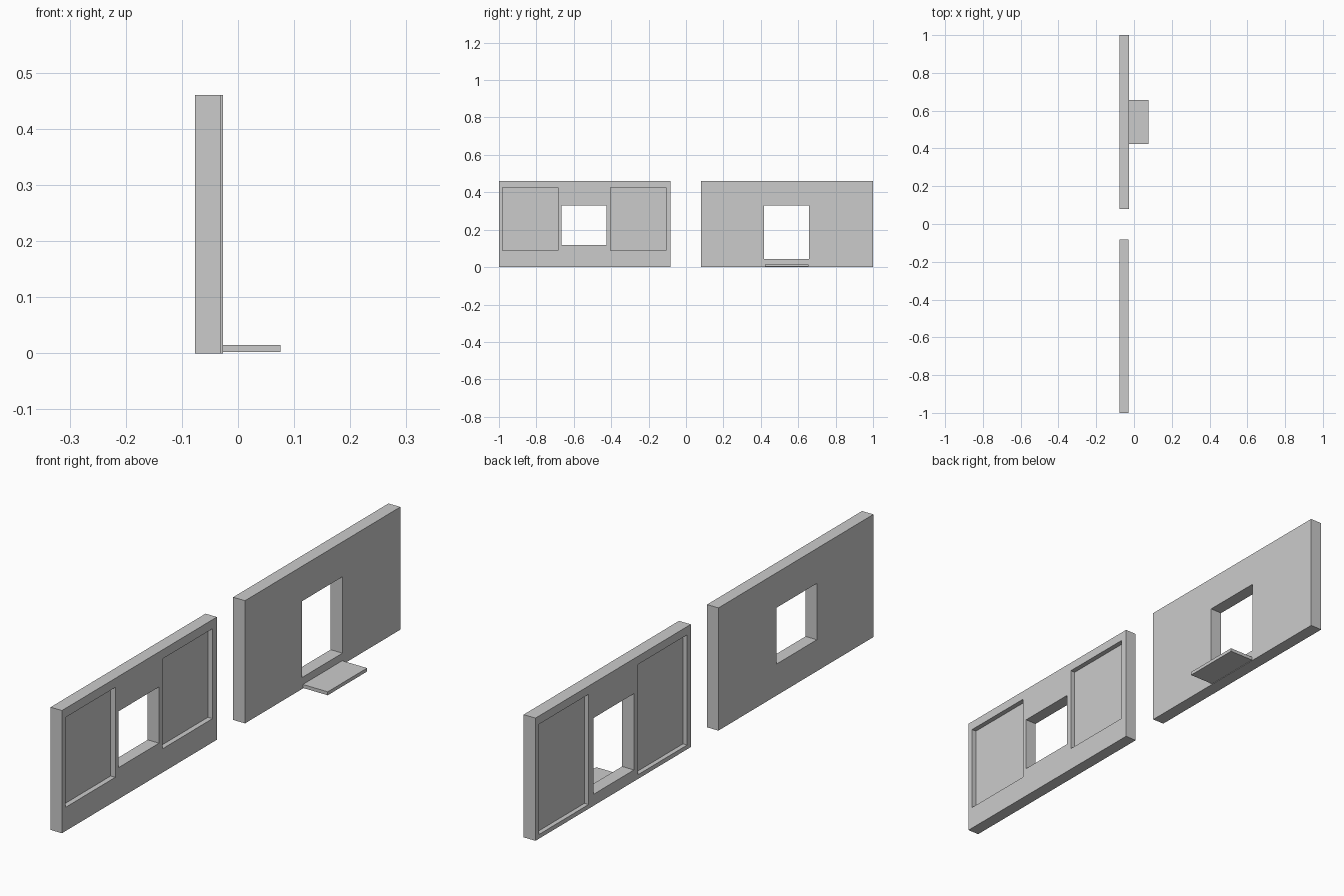
import bpy

if "Cube" in bpy.data.objects:
    bpy.data.objects.remove(bpy.data.objects["Cube"])


def box(name, x, y, z):
    """Axis-aligned box from (min, max) ranges."""
    bpy.ops.mesh.primitive_cube_add(
        size=1, location=[(a + b) / 2 for a, b in (x, y, z)])
    ob = bpy.context.object
    ob.name = name
    ob.scale = [b - a for a, b in (x, y, z)]
    bpy.ops.object.transform_apply(location=True, rotation=False, scale=True)
    return ob


def cut(target, name, x, y, z):
    """Subtract a box from the target and hide the cutter."""
    cutter = box(name, x, y, z)
    cutter.hide_render = True
    cutter.display_type = 'WIRE'
    mod = target.modifiers.new(name, 'BOOLEAN')
    mod.operation = 'DIFFERENCE'
    mod.solver = 'EXACT'
    mod.object = cutter
    bpy.context.view_layer.objects.active = target
    bpy.ops.object.modifier_apply(modifier=mod.name)
    bpy.data.objects.remove(cutter)


# Wall with window, recessed panels on the +x face
window_wall = box("window_wall", (-0.077, -0.030), (-1, -0.082), (0, 0.46))
cut(window_wall, "window_cut", (-0.2, 0.1), (-0.665, -0.425), (0.118, 0.329))
for y in ((-0.98, -0.684), (-0.404, -0.108)):
    cut(window_wall, "panel_cut", (-0.049, 0.1), y, (0.089, 0.426))

# Wall with doorway, recessed panels on the -x face
door_wall = box("door_wall", (-0.076, -0.027), (0.08, 1), (0, 0.46))
cut(door_wall, "door_cut", (-0.2, 0.1), (0.417, 0.657), (0.043, 0.329))
for y in ((0.686, 0.978), (0.102, 0.394)):
    cut(door_wall, "panel_cut", (-0.2, -0.059), y, (0.016, 0.429))

# Thin step in front of the doorway
box("door_step", (-0.029, 0.076), (0.423, 0.656), (0.002, 0.015))
